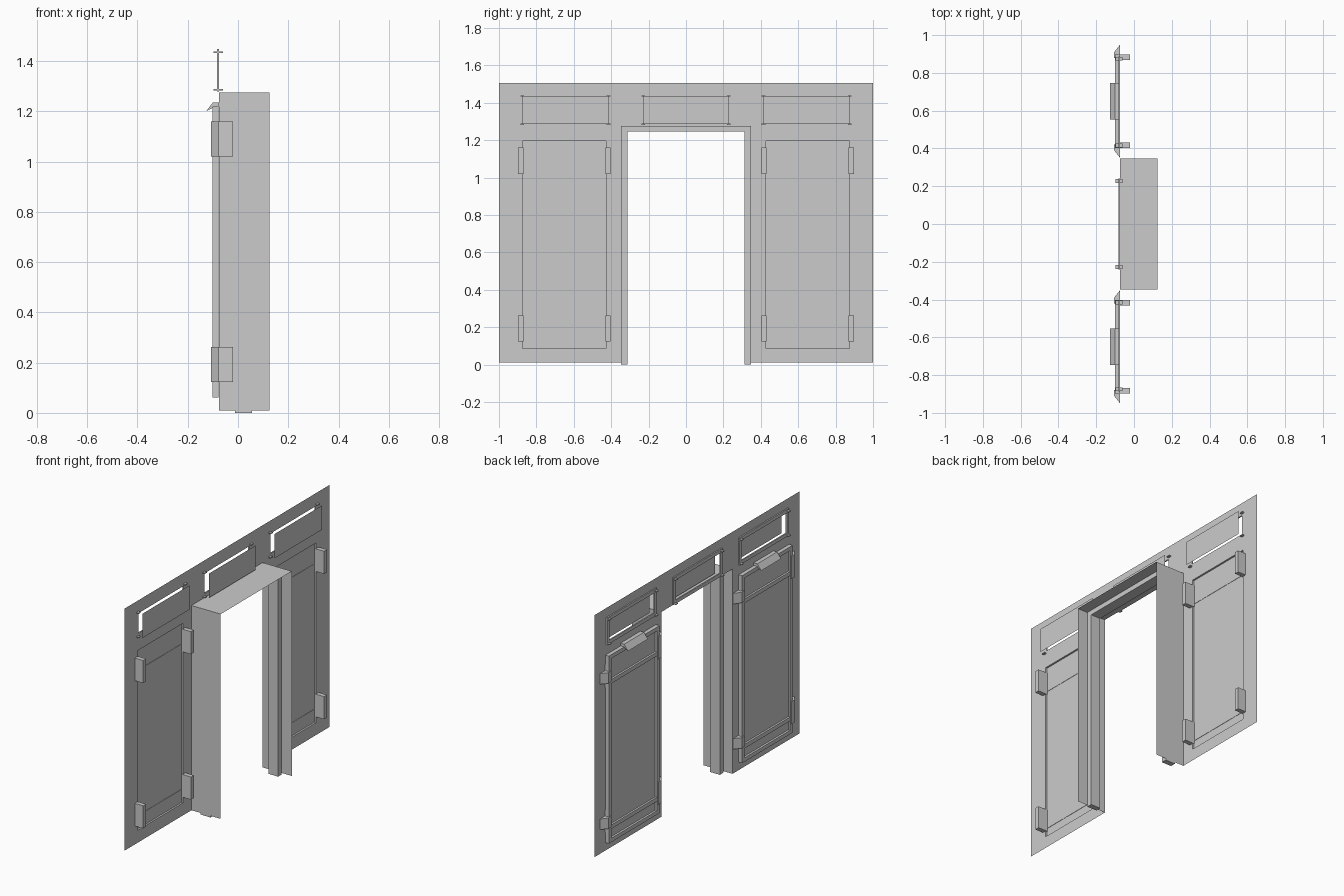
import bpy, bmesh

cube = bpy.data.objects.get("Cube")
if cube:
    bpy.data.objects.remove(cube)

grey = bpy.data.materials.new("plain grey")
grey.use_nodes = True
COLOUR = (0.6, 0.6, 0.6, 1)
grey.diffuse_color = COLOUR
grey.node_tree.nodes["Principled BSDF"].inputs["Base Color"].default_value = COLOUR


def finish(name, bm):
    mesh = bpy.data.meshes.new(name)
    bm.to_mesh(mesh)
    bm.free()
    mesh.materials.append(grey)
    obj = bpy.data.objects.new(name, mesh)
    bpy.context.collection.objects.link(obj)
    return obj


def add_box(bm, x, y, z):
    """Add a box given its (low, high) range on each axis."""
    verts = bmesh.ops.create_cube(bm, size=1)["verts"]
    for v in verts:
        for i, (lo, hi) in enumerate((x, y, z)):
            v.co[i] = lo if v.co[i] < 0 else hi


def boxes(name, ranges):
    bm = bmesh.new()
    for r in ranges:
        add_box(bm, *r)
    return finish(name, bm)


def frame(name, x, y, z, w):
    """Rectangular frame of bars of width w inside the y and z ranges."""
    (y0, y1), (z0, z1) = y, z
    return boxes(name, [(x, (y0, y0 + w), z), (x, (y1 - w, y1), z),
                        (x, (y0 + w, y1 - w), (z0, z0 + w)),
                        (x, (y0 + w, y1 - w), (z1 - w, z1))])


def sheet(name, x, y, z, holes=()):
    """Flat sheet at x, with rectangular holes left out."""
    ys = sorted({*y, *(v for h in holes for v in h[0])})
    zs = sorted({*z, *(v for h in holes for v in h[1])})
    bm = bmesh.new()
    for a, b in zip(ys, ys[1:]):
        for c, d in zip(zs, zs[1:]):
            my, mz = (a + b) / 2, (c + d) / 2
            if any(h[0][0] < my < h[0][1] and h[1][0] < mz < h[1][1] for h in holes):
                continue
            bm.faces.new([bm.verts.new((x, p, q)) for p, q in ((a, c), (b, c), (b, d), (a, d))])
    bmesh.ops.remove_doubles(bm, verts=bm.verts, dist=0.0001)
    bmesh.ops.dissolve_limit(bm, angle_limit=0.01, verts=bm.verts, edges=bm.edges)
    return finish(name, bm)


def prism(name, points, offset):
    """Solid made by moving a flat outline along offset."""
    bm = bmesh.new()
    face = bm.faces.new([bm.verts.new(p) for p in points])
    top = bmesh.ops.extrude_face_region(bm, geom=[face])["geom"]
    bmesh.ops.translate(bm, vec=offset, verts=[g for g in top if isinstance(g, bmesh.types.BMVert)])
    bmesh.ops.recalc_face_normals(bm, faces=bm.faces)
    return finish(name, bm)


WALL = -0.075
DOOR_Z = (0.065, 1.215)
WINDOW_Z = (1.285, 1.435)
HALF = 0.243
doors = [(c - HALF, c + HALF) for c in (-0.65, 0.65)]
windows = [(-0.875, -0.415), (-0.228, 0.228), (0.415, 0.875)]
OPEN_Y, OPEN_Z = 0.347, 1.275

# Wall sheet with openings for the passage, doors and windows
holes = [((-OPEN_Y, OPEN_Y), (0.01, OPEN_Z))]
holes += [(d, DOOR_Z) for d in doors] + [(w, WINDOW_Z) for w in windows]
sheet("wall", WALL, (-1, 1), (0.01, 1.505), holes)

# Passage lining: a thin folded sheet
bm = bmesh.new()
path = [(-OPEN_Y, 0.01), (-OPEN_Y, OPEN_Z), (OPEN_Y, OPEN_Z), (OPEN_Y, 0.01)]
rows = [[bm.verts.new((x, y, z)) for y, z in path] for x in (WALL, 0.125)]
for i in range(3):
    bm.faces.new((rows[0][i], rows[0][i + 1], rows[1][i + 1], rows[1][i]))
finish("passage_lining", bm)

# Stop strip running round the inside of the lining
STOP_X, IN_Y, IN_Z = (-0.012, 0.055), 0.313, 1.245
boxes("passage_stop", [(STOP_X, (-OPEN_Y, -IN_Y), (0, OPEN_Z)),
                       (STOP_X, (IN_Y, OPEN_Y), (0, OPEN_Z)),
                       (STOP_X, (-IN_Y, IN_Y), (IN_Z, OPEN_Z))])

# Windows: offset pane, flat rim and corner clips
for n, w in enumerate(windows):
    sheet(f"window_pane_{n}", -0.04, w, WINDOW_Z)
    frame(f"window_rim_{n}", (-0.083, WALL),
          (w[0] - 0.012, w[1] + 0.012), (WINDOW_Z[0] - 0.006, WINDOW_Z[1] + 0.012), 0.022)
    boxes(f"window_clips_{n}", [((-0.097, -0.06), (y - 0.01, y + 0.01), (z - 0.003, z + 0.003))
                                for y in w for z in WINDOW_Z])

# Doors
for n, (y0, y1) in enumerate(doors):
    sheet(f"door_panel_{n}", -0.088, (y0, y1), DOOR_Z)
    frame(f"door_frame_{n}", (-0.101, WALL - 0.002), (y0 - 0.004, y1 + 0.004),
          (DOOR_Z[0] - 0.004, DOOR_Z[1] + 0.004), 0.024)

    # Sloping hood over the door top
    mid = (y0 + y1) / 2
    outline = [(-0.127, 1.2), (-0.1, 1.235), (WALL, 1.235), (WALL, 1.22), (-0.098, 1.215)]
    prism(f"door_hood_{n}", [(x, mid - 0.097, z) for x, z in outline], (0, 0.194, 0))

    for level, z in (("lower", 0.192), ("upper", 1.09)):
        # Cross bar between the hinge and the latch
        boxes(f"{level}_cross_bar_{n}", [((-0.1, -0.086), (y0, y1), (z - 0.05, z - 0.025))])
        for part, edge, side, half in (("hinge", y0, -1, 0.07), ("latch", y1, 1, 0.033)):
            # Tapered plate outside, block inside
            taper = [(-0.107, edge - side * 0.015), (-0.107, edge + side * 0.015),
                     (WALL, edge + side * 0.055), (WALL, edge - side * 0.015)]
            prism(f"{level}_{part}_plate_{n}", [(x, y, z - half) for x, y in taper],
                  (0, 0, 2 * half))
            centre = edge - side * 0.01
            boxes(f"{level}_{part}_block_{n}",
                  [((-0.086, -0.02), (centre - 0.014, centre + 0.014), (z - 0.07, z + 0.07))])
